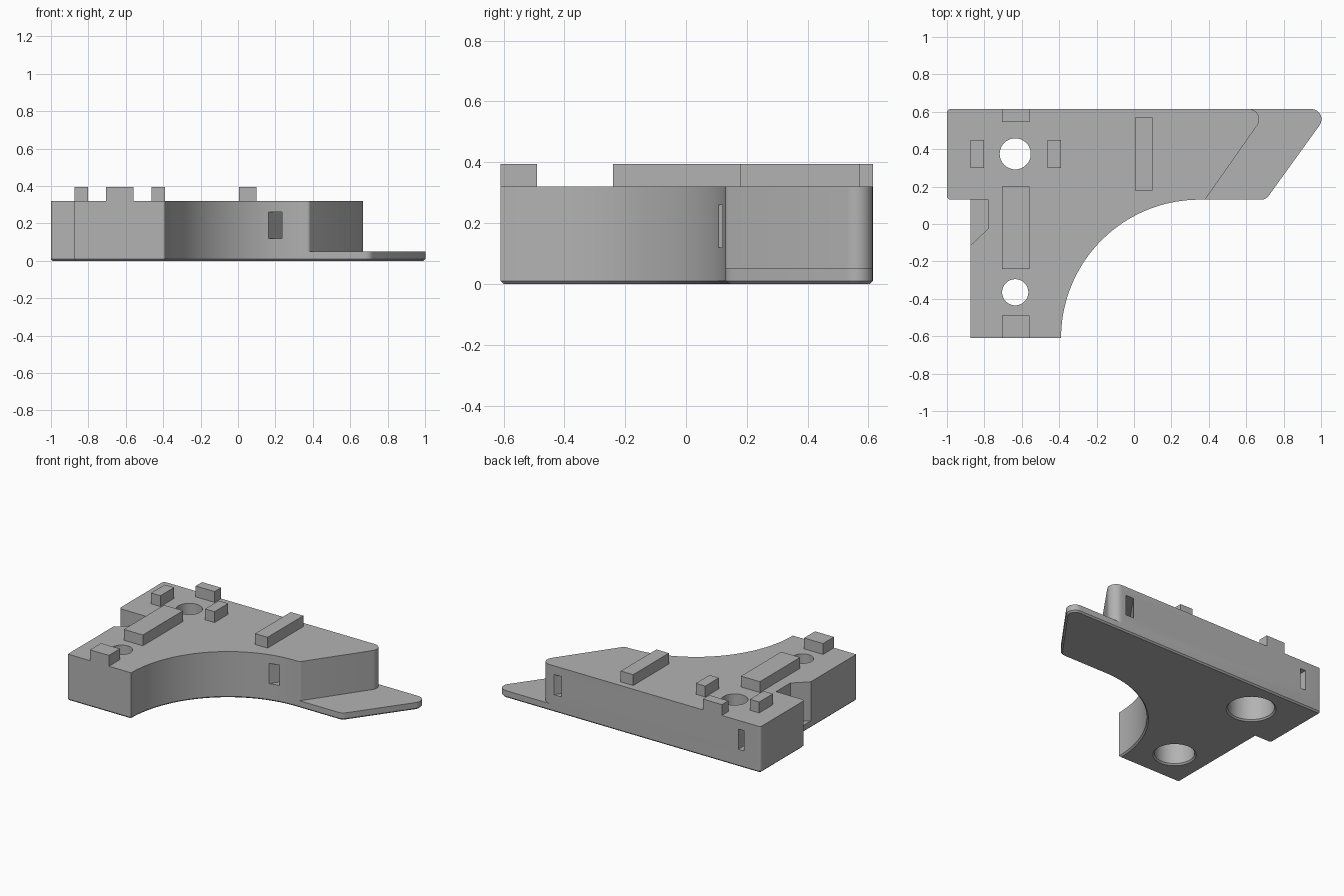
import bpy, bmesh, math
from mathutils import Vector

cube = bpy.data.objects.get("Cube")
if cube:
    bpy.data.objects.remove(cube, do_unlink=True)

grey = bpy.data.materials.new("matte grey")
grey.use_nodes = True
grey.diffuse_color = (0.45, 0.45, 0.45, 1)
grey.node_tree.nodes["Principled BSDF"].inputs["Base Color"].default_value = grey.diffuse_color


def to_object(name, bm):
    bmesh.ops.recalc_face_normals(bm, faces=bm.faces)
    mesh = bpy.data.meshes.new(name)
    bm.to_mesh(mesh)
    bm.free()
    mesh.materials.append(grey)
    obj = bpy.data.objects.new(name, mesh)
    bpy.context.collection.objects.link(obj)
    return obj


def outline(corners, steps=8):
    """Turn (x, y, radius) corners into a polygon with rounded corners."""
    points = []
    for i, (x, y, r) in enumerate(corners):
        p = Vector((x, y))
        if not r:
            points.append(p)
            continue
        a = (Vector(corners[i - 1][:2]) - p).normalized()
        b = (Vector(corners[(i + 1) % len(corners)][:2]) - p).normalized()
        half = a.angle(b) / 2
        centre = p + (a + b).normalized() * r / math.sin(half)
        start = p + a * r / math.tan(half) - centre
        end = p + b * r / math.tan(half) - centre
        sweep = start.angle_signed(end)
        for k in range(steps + 1):
            t = -sweep * k / steps
            c, s = math.cos(t), math.sin(t)
            points.append(centre + Vector((start.x * c - start.y * s, start.x * s + start.y * c)))
    return points


def prism(name, points, z0, z1, chamfer=0):
    bm = bmesh.new()
    base = bm.faces.new([bm.verts.new((p[0], p[1], z0)) for p in points])
    top = bmesh.ops.extrude_face_region(bm, geom=[base], use_keep_orig=True)["geom"]
    bmesh.ops.translate(bm, verts=[v for v in top if isinstance(v, bmesh.types.BMVert)], vec=(0, 0, z1 - z0))
    bmesh.ops.recalc_face_normals(bm, faces=bm.faces)
    if chamfer:
        rim = [e for e in bm.edges if all(v.co.z < z0 + 1e-5 for v in e.verts)]
        bmesh.ops.bevel(bm, geom=rim, offset=chamfer, segments=1, affect='EDGES', clamp_overlap=False)
    return to_object(name, bm)


def box(name, x0, x1, y0, y1, z0, z1):
    return prism(name, [(x0, y0), (x1, y0), (x1, y1), (x0, y1)], z0, z1)


def lathe(name, x, y, profile, sides=48):
    bm = bmesh.new()
    rings = [[bm.verts.new((x + r * math.cos(math.tau * i / sides),
                            y + r * math.sin(math.tau * i / sides), z)) for i in range(sides)]
             for r, z in profile]
    for low, high in zip(rings, rings[1:]):
        for i in range(sides):
            j = (i + 1) % sides
            bm.faces.new((low[i], low[j], high[j], high[i]))
    bm.faces.new(rings[0])
    bm.faces.new(rings[-1])
    return to_object(name, bm)


def combine(target, other, operation):
    mod = target.modifiers.new("combine", 'BOOLEAN')
    mod.operation, mod.solver, mod.object = operation, 'EXACT', other
    bpy.context.view_layer.objects.active = target
    bpy.ops.object.modifier_apply(modifier=mod.name)
    bpy.data.objects.remove(other, do_unlink=True)


# Shared outline: concave quarter arc, leg and left block
R, CX, CY = 0.74, 0.35, -0.61
arc = [(CX + R * math.cos(math.radians(a)), CY + R * math.sin(math.radians(a)), 0)
       for a in [90 + 90 * i / 48 for i in range(49)]]
left_side = arc + [(-0.875, CY, 0), (-0.875, 0.13, 0), (-1, 0.13, 0.02), (-1, 0.615, 0.02)]

# Thin base with long pointed end, and thick upper block
body = prism("bracket_body", outline(left_side + [(1.055, 0.615, 0.055), (0.705, 0.13, 0.05)]),
             0, 0.05, chamfer=0.01)
block = prism("upper_block", outline(left_side + [(0.72, 0.615, 0.055), (0.38, 0.13, 0.02)]), 0.05, 0.32)
combine(body, block, 'UNION')

# End stops flush with the outer walls
for y0, y1 in ((0.545, 0.615), (CY, -0.49)):
    combine(body, box("end_stop", -0.705, -0.56, y0, y1, 0.3, 0.395), 'UNION')

# Corner pocket over the base
pocket = prism("pocket_cutter", [(-0.95, 0.13), (-0.78, 0.13), (-0.78, -0.025), (-0.875, -0.115),
                                 (-0.95, -0.115)], 0.05, 0.5)
combine(body, pocket, 'DIFFERENCE')

# Tie channels: one straight, one parallel to the slanted end
combine(body, box("channel_cutter", -0.875, -0.832, 0.08, 0.7, 0.12, 0.26), 'DIFFERENCE')
slant = 0.7
channel = prism("slanted_channel_cutter",
                [(0.2 + side + slant * (y - 0.115), y)
                 for side, y in ((-0.03, 0), (0.03, 0), (0.03, 0.7), (-0.03, 0.7))], 0.12, 0.26)
combine(body, channel, 'DIFFERENCE')

# Screw holes, counterbored from below
for y, bore, head in ((0.375, 0.083, 0.145), (-0.365, 0.07, 0.125)):
    profile = [(head + 0.02, -0.01), (head, 0.01), (head, 0.2), (bore, 0.2), (bore, 0.5)]
    combine(body, lathe("hole_cutter", -0.635, y, profile), 'DIFFERENCE')

# Merge coplanar faces left by the cuts
bm = bmesh.new()
bm.from_mesh(body.data)
bmesh.ops.remove_doubles(bm, verts=bm.verts, dist=1e-5)
bmesh.ops.dissolve_limit(bm, angle_limit=math.radians(0.2), verts=bm.verts, edges=bm.edges)
bm.to_mesh(body.data)
bm.free()

# Locating ribs on top
box("centre_rib", -0.705, -0.56, -0.24, 0.2, 0.32, 0.395)
box("right_locating_tab", -0.875, -0.803, 0.3, 0.45, 0.32, 0.395)
box("left_locating_tab", -0.462, -0.39, 0.3, 0.45, 0.32, 0.395)
box("long_rib", 0.005, 0.1, 0.18, 0.57, 0.32, 0.395)

# Smooth the curved walls, keep the corners sharp
bpy.ops.object.select_all(action='DESELECT')
body.select_set(True)
bpy.context.view_layer.objects.active = body
bpy.ops.object.shade_smooth_by_angle(angle=math.radians(25))
